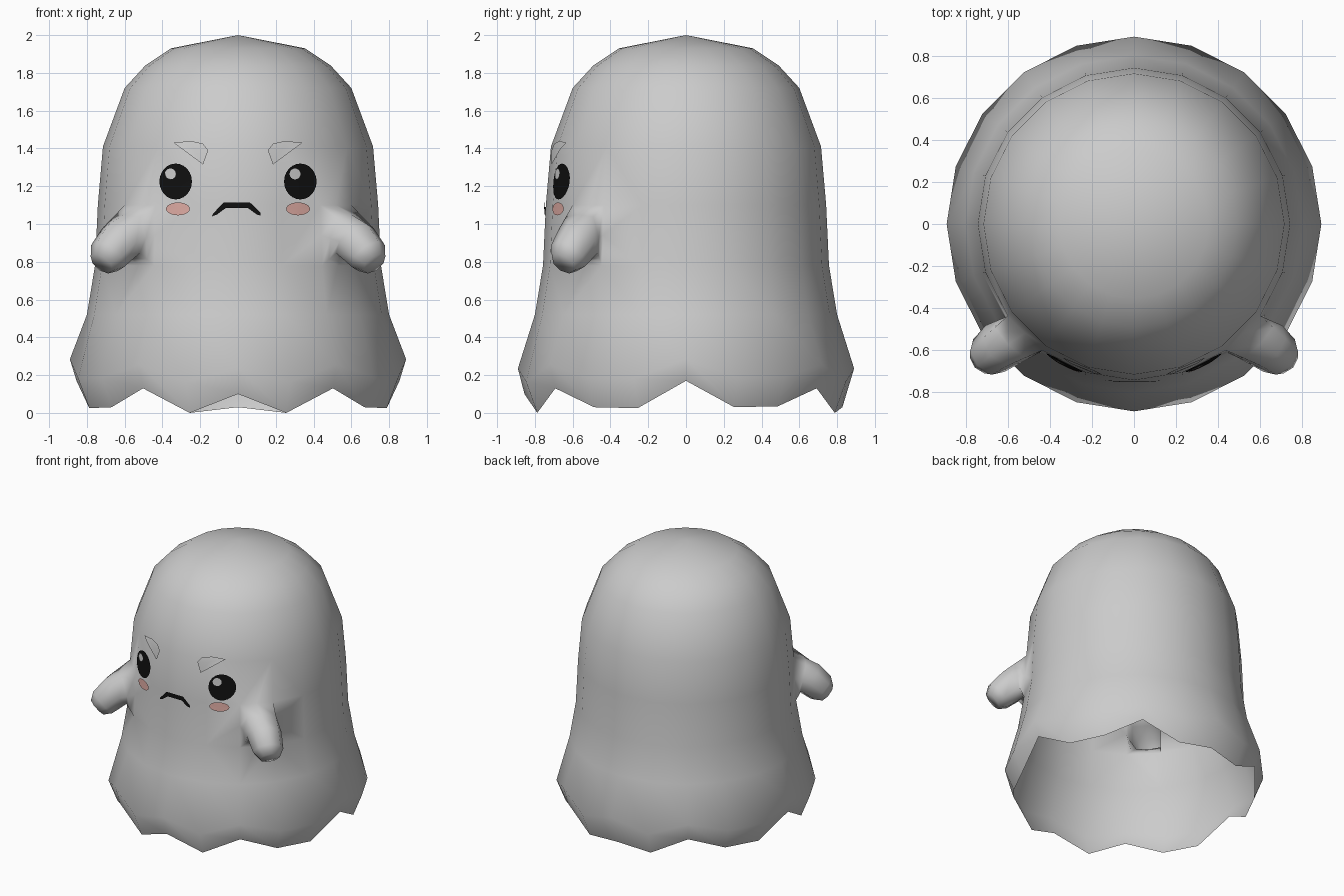
import bpy, bmesh, math
from mathutils import Vector

if "Cube" in bpy.data.objects:
    bpy.data.objects.remove(bpy.data.objects["Cube"])

N = 20
PROFILE = [(0.355, 1.93), (0.49, 1.84), (0.60, 1.72), (0.715, 1.41),
           (0.742, 1.10), (0.757, 0.78), (0.80, 0.52)]
# hem heights from front to back, one half
HEM = [0.10, 0.0, 0.13, 0.03, 0.025, 0.17, 0.03, 0.035, 0.13, 0.0, 0.03]


def material(name, rgb):
    m = bpy.data.materials.new(name)
    m.diffuse_color = (*rgb, 1)
    m.use_nodes = True
    m.node_tree.nodes["Principled BSDF"].inputs["Base Color"].default_value = m.diffuse_color
    return m


def finish(bm, name, mat=None):
    me = bpy.data.meshes.new(name)
    for f in bm.faces:
        f.smooth = True
    bm.to_mesh(me)
    bm.free()
    ob = bpy.data.objects.new(name, me)
    bpy.context.collection.objects.link(ob)
    if mat:
        me.materials.append(mat)
    return ob


def skin(bm, a, b):
    n = len(a)
    return [bm.faces.new((a[i], a[(i + 1) % n], b[(i + 1) % n], b[i])) for i in range(n)]


def polar(r, k, z):
    a = 2 * math.pi * k / N
    return (r * math.sin(a), -r * math.cos(a), z)


# sheet body: lathe rings with a wavy skirt
bm = bmesh.new()
half = [min(k, N - k) for k in range(N)]
rings = [[bm.verts.new(polar(r, k, z)) for k in range(N)] for r, z in PROFILE]
rings.append([bm.verts.new(polar(0.89, k, 0.235 if h == 10 else 0.165 + 0.7 * HEM[h]))
              for k, h in enumerate(half)])
rings.append([bm.verts.new(polar(0.855 if HEM[h] > 0.05 else 0.828, k, HEM[h]))
              for k, h in enumerate(half)])
top = bm.verts.new((0, 0, 2))
for k in range(N):
    bm.faces.new((top, rings[0][k], rings[0][(k + 1) % N]))
bands = [skin(bm, a, b) for a, b in zip(rings, rings[1:])]

# arms: pulled out of one body panel on each side
for s, k in ((1, 2), (-1, 17)):
    panel = bands[4][k]
    for e in list(panel.edges):
        bmesh.utils.edge_split(e, e.verts[0], 0.5)
    base = list(panel.verts)
    mid = panel.calc_center_median()
    bm.faces.remove(panel)
    axis = Vector((s * 0.55, -0.5, -0.67)).normalized()

    def ring(x, y, z, r):
        out = []
        for v in base:
            d = v.co - mid
            d = (d - axis * d.dot(axis)).normalized()
            out.append(Vector((s * x, y, z)) + d * r)
        return out

    r2 = ring(0.62, -0.57, 0.91, 0.122)
    r1 = [v.co.lerp(p, 0.5) for v, p in zip(base, r2)]
    loop = base
    for pts in (r1, r2, ring(0.69, -0.625, 0.83, 0.107), ring(0.722, -0.65, 0.79, 0.07)):
        new = [bm.verts.new(p) for p in pts]
        skin(bm, loop, new)
        loop = new
    bm.faces.new(loop)
bmesh.ops.recalc_face_normals(bm, faces=bm.faces)
finish(bm, "sheet_body")


# face details wrapped on the front of the body
def on_front(x, z, off):
    for (r0, z0), (r1, z1) in zip(PROFILE, PROFILE[1:]):
        if z1 <= z <= z0:
            r = r1 + (r0 - r1) * (z - z1) / (z0 - z1) + off
            return (x, -math.sqrt(r * r - x * x), z)


def patch(name, pts, mat, off):
    bm = bmesh.new()
    vs = [bm.verts.new(on_front(x, z, off)) for x, z in pts]
    n = len(pts)
    c = bm.verts.new(on_front(sum(p[0] for p in pts) / n, sum(p[1] for p in pts) / n, off))
    for i in range(n):
        f = bm.faces.new((c, vs[i], vs[(i + 1) % n]))
        f.normal_update()
        if f.normal.y > 0:
            f.normal_flip()
    return finish(bm, name, mat)


def ellipse(x, z, rx, rz, n=24):
    return [(x + rx * math.cos(2 * math.pi * i / n), z + rz * math.sin(2 * math.pi * i / n))
            for i in range(n)]


black = material("black", (0.005, 0.005, 0.005))
white = material("white", (0.8, 0.8, 0.8))
pink = material("pink", (0.72, 0.40, 0.36))
BROW = [(0.34, 1.43), (0.25, 1.44), (0.185, 1.425), (0.158, 1.39), (0.185, 1.315), (0.30, 1.40)]

for s, side in ((-1, "left"), (1, "right")):
    patch("eye_" + side, ellipse(s * 0.33, 1.225, 0.086, 0.095), black, 0.012)
    patch("eye_glint_" + side, ellipse(s * 0.33 - 0.028, 1.265, 0.029, 0.029, 16), white, 0.018)
    patch("cheek_" + side, ellipse(s * 0.318, 1.08, 0.063, 0.034), pink, 0.008)
    patch("brow_" + side, [(s * x, z) for x, z in BROW], None, 0.012)

# frowning mouth strip
upper = [(-0.132, 1.055), (-0.075, 1.115), (0.062, 1.115), (0.12, 1.06)]
lower = [(-0.138, 1.04), (-0.112, 1.05), (-0.064, 1.085), (0.052, 1.085), (0.10, 1.05), (0.12, 1.045)]
upper = [lower[0]] + upper + [lower[-1]]
bm = bmesh.new()
a = [bm.verts.new(on_front(x, z, 0.01)) for x, z in upper]
b = [bm.verts.new(on_front(x, z, 0.01)) for x, z in lower[1:-1]]
bm.faces.new((a[0], b[0], a[1]))
for i in range(3):
    bm.faces.new((a[i + 1], b[i], b[i + 1], a[i + 2]))
bm.faces.new((a[4], b[3], a[5]))
finish(bm, "mouth", black)
